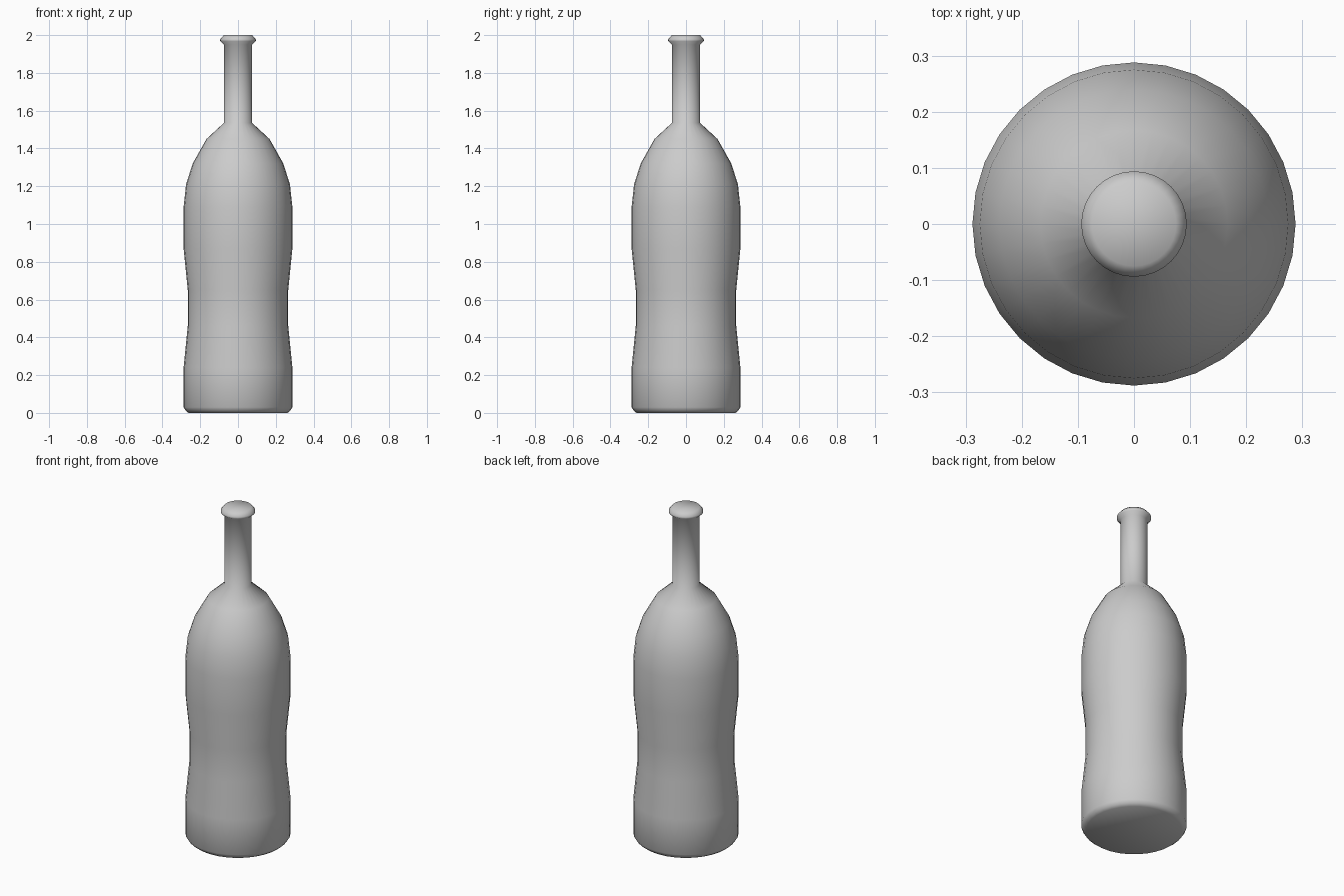
import bpy, bmesh, math

if "Cube" in bpy.data.objects:
    bpy.data.objects.remove(bpy.data.objects["Cube"])

SEGMENTS = 32

# Bottle outline from base to lip: (radius, height)
profile = [
    (0.262, 0.0), (0.277, 0.012), (0.288, 0.03),    # chamfered foot
    (0.288, 0.24), (0.266, 0.46), (0.266, 0.65),    # waist
    (0.288, 0.87), (0.288, 1.09),                   # upper body
    (0.275, 1.21), (0.24, 1.32), (0.167, 1.45),     # shoulder
    (0.075, 1.535), (0.075, 1.95),                  # neck
    (0.094, 1.968), (0.094, 1.978), (0.075, 2.0),   # lip
]


def revolve(name, points, segments):
    bm = bmesh.new()
    rings = []
    for r, z in points:
        rings.append([bm.verts.new((r * math.cos(2 * math.pi * i / segments),
                                    r * math.sin(2 * math.pi * i / segments), z))
                      for i in range(segments)])
    for low, high in zip(rings, rings[1:]):
        for i in range(segments):
            j = (i + 1) % segments
            bm.faces.new((low[i], low[j], high[j], high[i]))
    # closed base and top
    bm.faces.new(list(reversed(rings[0])))
    bm.faces.new(rings[-1])
    for face in bm.faces:
        face.smooth = True
    mesh = bpy.data.meshes.new(name)
    bm.to_mesh(mesh)
    bm.free()
    obj = bpy.data.objects.new(name, mesh)
    bpy.context.collection.objects.link(obj)
    return obj


revolve("bottle", profile, SEGMENTS)
